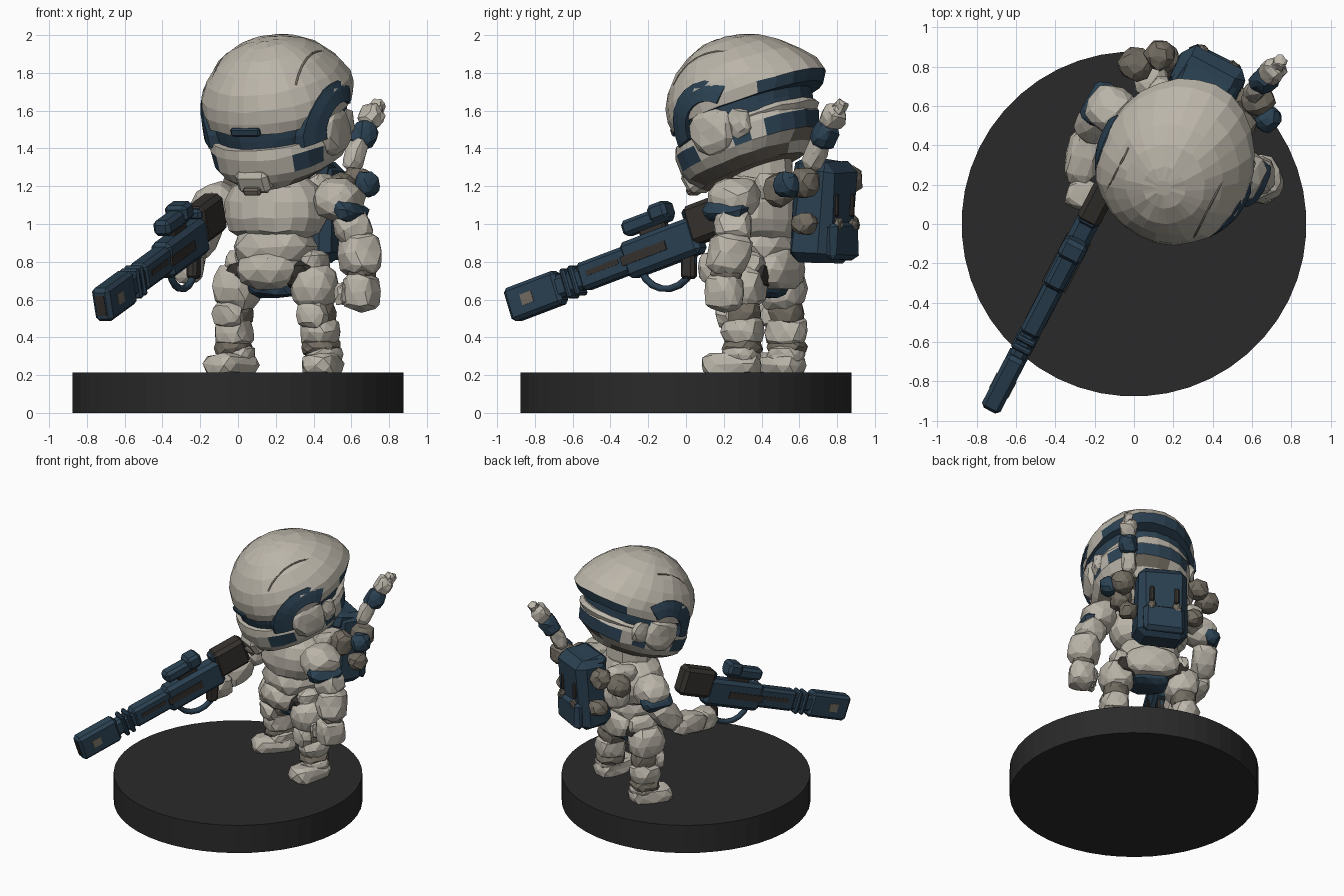
import bpy, bmesh, math, random
from mathutils import Matrix, Vector, Euler

if "Cube" in bpy.data.objects:
    bpy.data.objects.remove(bpy.data.objects["Cube"])

random.seed(4)


def mat(name, c):
    m = bpy.data.materials.new(name)
    m.diffuse_color = (*c, 1)
    m.use_nodes = True
    m.node_tree.nodes["Principled BSDF"].inputs["Base Color"].default_value = m.diffuse_color
    return m


CREAM = mat("cream armour", (0.50, 0.465, 0.40))
TAUPE = mat("taupe joints", (0.17, 0.15, 0.12))
BLUE = mat("navy blue", (0.024, 0.053, 0.085))
BLACK = mat("base charcoal", (0.023, 0.023, 0.023))
DARK = mat("dark brown", (0.035, 0.031, 0.027))

# frames: the figure is turned, the head also nods, the gun has its own axis
YAW = Matrix.Rotation(math.radians(-27), 4, 'Z')
WORLD = Matrix.Identity(4)
BODY = Matrix.Translation((0.2, 0.4, 0)) @ YAW
HEAD = Matrix.Translation((0.21, 0.30, 1.61)) @ YAW @ Matrix.Rotation(math.radians(20), 4, 'X')
axis = Vector((0.52, 1, 0.38)).normalized()
lat = axis.cross(Vector((0, 0, 1))).normalized()
GUN = Matrix.Translation((-0.72, -0.92, 0.57)) @ Matrix((lat, axis, lat.cross(axis))).transposed().to_4x4()


def finish(name, bm, mats, M, rule=None, jit=0.0):
    for v in bm.verts:
        v.co += Vector([random.uniform(-jit, jit) for _ in range(3)])
    bmesh.ops.recalc_face_normals(bm, faces=bm.faces)
    if rule:
        for f in bm.faces:
            f.material_index = rule(f.calc_center_median(), f.normal)
    bm.transform(M)
    me = bpy.data.meshes.new(name)
    bm.to_mesh(me)
    bm.free()
    for m in mats:
        me.materials.append(m)
    ob = bpy.data.objects.new(name, me)
    bpy.context.collection.objects.link(ob)
    return ob


def place(F, loc, rot):
    return F @ Matrix.Translation(loc) @ Euler([math.radians(a) for a in rot]).to_matrix().to_4x4()


def blob(name, m, F, loc, half, rot=(0, 0, 0), p=0.75, jit=0.008):
    """Faceted rounded lump; p < 1 makes it boxier."""
    bm = bmesh.new()
    bmesh.ops.create_icosphere(bm, subdivisions=2, radius=1)
    for v in bm.verts:
        v.co = Vector([math.copysign(abs(c) ** p, c) * h for c, h in zip(v.co, half)])
    return finish(name, bm, [m], place(F, loc, rot), jit=jit)


def box(name, m, F, loc, size, rot=(0, 0, 0), bev=0.015, jit=0.0):
    bm = bmesh.new()
    bmesh.ops.create_cube(bm, size=1)
    bmesh.ops.scale(bm, vec=size, verts=bm.verts)
    if bev:
        bmesh.ops.bevel(bm, geom=bm.edges[:], offset=bev, segments=1, affect='EDGES')
    return finish(name, bm, [m], place(F, loc, rot), jit=jit)


def limb(name, m, F, a, b, r, over=0.04):
    a, b = Vector(a), Vector(b)
    q = (b - a).to_track_quat('Z', 'Y').to_euler()
    half = (r, r, (b - a).length / 2 + over)
    return blob(name, m, F, (a + b) / 2, half, [math.degrees(x) for x in q], 0.7)


def loft(name, mats, F, rings, rule=None, n=24, jit=0.004, e=1.0):
    """Stack of egg-shaped rings: (z, half width, front depth, back depth)."""
    bm = bmesh.new()
    rows = []
    for z, rx, f, b in rings:
        row = []
        for i in range(n):
            t = 2 * math.pi * (i + 0.5) / n
            c, s = [math.copysign(abs(k) ** e, k) for k in (math.cos(t), math.sin(t))]
            row.append(bm.verts.new((rx * c, s * (b if s > 0 else f), z)))
        rows.append(row)
    for r0, r1 in zip(rows, rows[1:]):
        for i in range(n):
            j = (i + 1) % n
            bm.faces.new((r0[i], r0[j], r1[j], r1[i]))
    bm.faces.new(rows[0])
    bm.faces.new(rows[-1])
    return finish(name, bm, mats, F, rule, jit)


def tube(name, m, F, pts, r):
    cu = bpy.data.curves.new(name, 'CURVE')
    cu.dimensions = '3D'
    cu.bevel_depth, cu.bevel_resolution = r, 1
    sp = cu.splines.new('POLY')
    sp.points.add(len(pts) - 1)
    for q, c in zip(sp.points, pts):
        q.co = (*(F @ Vector(c)), 1)
    cu.materials.append(m)
    ob = bpy.data.objects.new(name, cu)
    bpy.context.collection.objects.link(ob)
    bpy.ops.object.select_all(action='DESELECT')
    ob.select_set(True)
    bpy.context.view_layer.objects.active = ob
    bpy.ops.object.convert(target='MESH')


# round base
loft("base", [BLACK], WORLD, [(0, .877, .877, .877), (.215, .877, .877, .877)], n=48, jit=0)

# helmet dome with flared rear lip
loft("helmet_dome", [CREAM, BLUE], HEAD,
     [(-.01, .385, .395, .46), (.05, .395, .402, .505), (.12, .39, .39, .475), (.2, .352, .352, .405),
      (.28, .285, .285, .315), (.34, .205, .205, .22), (.378, .11, .11, .11), (.39, .04, .04, .04)],
     lambda c, n: 1 if n.z < -0.6 or (c.z < .03 and c.y > .3) else 0, n=26)
# visor band, blue in front and dark blue recess behind
loft("visor", [BLUE], HEAD, [(-.14, .34, .38, .36), (-.05, .36, .385, .375), (.0, .365, .385, .39)])
# rear ridge under the lip
loft("rear_ridge", [CREAM], HEAD, [(-.14, .33, .3, .375), (-.10, .355, .3, .41), (-.075, .34, .3, .385)])


# jaw guard with blue cheeks and blue rear band
def jaw_rule(c, n):
    if n.z < -0.8:
        return 2
    if -.24 < c.z < -.13 and (c.y > .24 or .06 < c.y < .17 or (c.y < -.1 and .23 < abs(c.x) < .325)):
        return 1
    return 0


loft("jaw", [CREAM, BLUE, TAUPE], HEAD,
     [(-.33, .22, .35, .23), (-.28, .31, .405, .28), (-.23, .345, .42, .35), (-.14, .355, .425, .375),
      (-.09, .345, .41, .36)], jaw_rule, e=0.9)
box("chin", CREAM, HEAD, (0, -.385, -.265), (.19, .09, .13), (12, 0, 0), .025)
box("chin_vent", TAUPE, HEAD, (0, -.405, -.305), (.10, .08, .045), (12, 0, 0), .01)
box("brow_plate", BLUE, HEAD, (0, -.392, .012), (.17, .03, .045), bev=.008)
for s, side in ((-1, "right"), (1, "left")):
    # ear cup, ear arch and dome seam
    blob(side + "_ear_cup", CREAM, HEAD, (s * .33, -.045, -.105), (.07, .135, .135), p=.85)
    blob(side + "_ear_back", CREAM, HEAD, (s * .315, .11, -.12), (.05, .07, .08), p=.7)
    bm = bmesh.new()
    grid = []
    for k in range(10):
        t = math.radians(45 + 140 * k / 9)
        sec = []
        for r, d in ((.14, .01), (.20, .01), (.25, .008), (.25, -.06), (.14, -.06)):
            y, z = -.045 + r * math.cos(t), -.09 + r * math.sin(t)
            x = math.sqrt(max(.401 ** 2 - y * y - max(z, 0) ** 2, .01))
            sec.append(bm.verts.new((s * (x + d), y, z)))
        grid.append(sec)
    for g, h in zip(grid, grid[1:]):
        for i in range(5):
            bm.faces.new((g[i], g[(i + 1) % 5], h[(i + 1) % 5], h[i]))
    bm.faces.new(grid[0])
    bm.faces.new(grid[-1])
    finish(side + "_ear_arch", bm, [BLUE], HEAD)
    seam = [(s * .25, .31 * math.cos(t), .305 * math.sin(t))
            for t in [math.radians(40 + 12 * k) for k in range(9)]]
    tube(side + "_dome_seam", TAUPE, HEAD, seam, .006)

# torso
loft("neck", [CREAM], BODY, [(1.1, .18, .15, .18), (1.42, .17, .14, .16)], n=12, jit=.01)
loft("chest", [CREAM], BODY, [(.93, .20, .16, .17), (.96, .25, .20, .20), (1.03, .285, .225, .215),
     (1.12, .285, .215, .22), (1.19, .25, .20, .20), (1.25, .17, .16, .17)], n=18, jit=.008)
blob("belly", CREAM, BODY, (0, -.01, .88), (.22, .19, .12), p=.8)
blob("pelvis", CREAM, BODY, (0, -.04, .76), (.18, .19, .115), p=.85)
blob("crotch", BLUE, BODY, (0, .0, .665), (.15, .13, .06))
blob("seat_plate", CREAM, BODY, (0, .12, .76), (.2, .09, .11))

# legs
for s, side in ((-1, "right"), (1, "left")):
    blob(side + "_hip_joint", DARK, BODY, (s * .17, .01, .73), (.12, .13, .08))
    blob(side + "_hip_plate", CREAM, BODY, (s * .225, .02, .79), (.06, .11, .07))
    blob(side + "_thigh", CREAM, BODY, (s * .235, 0, .665), (.122, .135, .125), p=.8)
    blob(side + "_knee_joint", TAUPE, BODY, (s * .245, .02, .53), (.09, .09, .08))
    blob(side + "_knee_pad", CREAM, BODY, (s * .25, -.07, .52), (.085, .055, .07))
    blob(side + "_shin", CREAM, BODY, (s * .255, .02, .43), (.10, .11, .09))
    blob(side + "_calf_band", TAUPE, BODY, (s * .26, .02, .345), (.097, .105, .05))
    x = .29 if s > 0 else -.25
    blob(side + "_boot", CREAM, BODY, (x, -.03, .255), (.10, .16, .065), (0, 0, s * 14), .65)
    blob(side + "_ankle", CREAM, BODY, (x * .96, .02, .305), (.095, .10, .055))

# left arm hanging
blob("left_shoulder", CREAM, BODY, (.365, .02, 1.13), (.13, .14, .115), (0, 25, 0), .8)
blob("left_shoulder_band", BLUE, BODY, (.435, .01, 1.075), (.08, .125, .055), (0, 40, 0), .65)
limb("left_upper_arm", CREAM, BODY, (.41, .04, 1.04), (.455, .06, .93), .10)
limb("left_forearm", CREAM, BODY, (.465, .06, .92), (.49, .04, .76), .11)
blob("left_wrist", TAUPE, BODY, (.49, .04, .735), (.075, .08, .05))
blob("left_fist", CREAM, BODY, (.495, .03, .64), (.09, .105, .105), p=.65)
for k in range(3):
    limb("left_finger", CREAM, BODY, (.42, -.05 + .055 * k, .68), (.41, -.045 + .055 * k, .58), .032, .01)

# right arm holding the gun
blob("right_shoulder", CREAM, BODY, (-.36, .02, 1.10), (.125, .125, .11), (0, -25, 0), .8)
blob("right_shoulder_band", BLUE, BODY, (-.43, .02, 1.05), (.07, .12, .055), (0, -40, 0), .65)
limb("right_upper_arm", CREAM, BODY, (-.41, .0, 1.0), (-.42, -.13, .86), .09)
limb("right_forearm", CREAM, BODY, (-.42, -.15, .83), (-.35, -.36, .79), .085)
blob("right_hand", CREAM, BODY, (-.30, -.43, .77), (.08, .085, .085), p=.65)

# long gun: x across, y from muzzle to stock, z up
box("muzzle", BLUE, GUN, (0, .15, 0), (.105, .32, .185), bev=.02)
box("muzzle_bore", DARK, GUN, (0, -.008, 0), (.05, .012, .11), bev=0)
for s in (-1, 1):
    box("muzzle_port", TAUPE, GUN, (s * .051, .12, 0), (.01, .07, .06), bev=0)
    box("receiver_recess", DARK, GUN, (s * .061, .86, .0), (.012, .28, .05), bev=0)
box("barrel", BLUE, GUN, (0, .45, 0), (.085, .40, .12), bev=.02)
for y in (.36, .41):
    box("barrel_collar", BLUE, GUN, (0, y, 0), (.11, .03, .165), bev=.01)
box("handguard", BLUE, GUN, (0, .60, .005), (.105, .32, .15), bev=.02)
box("handguard_slot", DARK, GUN, (0, .60, .01), (.110, .2, .03), bev=0)
box("receiver", BLUE, GUN, (0, .95, 0), (.12, .46, .20), bev=.025)
box("stock", DARK, GUN, (0, 1.27, .055), (.125, .26, .21), bev=.025)
box("stock_cheek", BLUE, GUN, (0, 1.18, .12), (.10, .10, .06), bev=.015)
box("scope_mount", DARK, GUN, (0, .93, .105), (.06, .16, .07), bev=.01)
box("scope", BLUE, GUN, (0, .91, .165), (.10, .29, .085), bev=.02)
box("scope_hood", BLUE, GUN, (0, 1.0, .185), (.13, .11, .095), bev=.02)
box("grip", DARK, GUN, (0, 1.07, -.13), (.06, .08, .16), (-20, 0, 0))
tube("trigger_guard", BLUE, GUN, [(0, .95 + .16 * math.cos(t), -.07 + .15 * math.sin(t))
     for t in [math.radians(180 + 20 * k) for k in range(10)]], .02)

# backpack
box("pack", BLUE, BODY, (0, .365, 1.06), (.36, .24, .54), (-4, 0, 0), .05, .01)
box("pack_lid", BLUE, BODY, (0, .37, 1.27), (.31, .23, .14), (-8, 0, 0), .035, .008)
box("pack_pocket", BLUE, BODY, (0, .475, .91), (.30, .07, .20), bev=.025, jit=.005)
for s in (-1, 1):
    box("pack_strap", DARK, BODY, (s * .09, .487, 1.1), (.035, .03, .12), bev=.008)
    blob("pack_stud", TAUPE, BODY, (s * .09, .50, 1.0), (.03, .02, .03))
    blob("shoulder_strap", CREAM, BODY, (s * .19, .17, 1.2), (.06, .12, .07))
    blob("low_canister", TAUPE, BODY, (s * .24, .38, 1.0), (.07, .07, .06), p=.9)
blob("canister_a", TAUPE, BODY, (.28, .40, 1.22), (.085, .085, .085), p=.9)
blob("canister_b", BLUE, BODY, (.37, .34, 1.21), (.06, .07, .07), p=.8)
blob("canister_c", TAUPE, BODY, (-.36, .28, 1.20), (.085, .085, .08), p=.9)
blob("canister_d", TAUPE, BODY, (-.27, .38, 1.24), (.075, .08, .075), p=.9)
blob("side_pouch", TAUPE, BODY, (.26, .24, 1.18), (.08, .08, .09))
blob("side_roll", CREAM, BODY, (-.25, .24, 1.08), (.08, .09, .10))

# tool handle rising from the pack
limb("handle_lower", CREAM, WORLD, (.60, .66, 1.30), (.65, .72, 1.45), .055, .02)
limb("handle_grip", BLUE, WORLD, (.64, .71, 1.41), (.69, .76, 1.53), .066, .01)
limb("handle_top", CREAM, WORLD, (.685, .755, 1.52), (.73, .80, 1.61), .062, .01)
limb("handle_tip", CREAM, WORLD, (.73, .80, 1.60), (.745, .83, 1.64), .035, .015)
